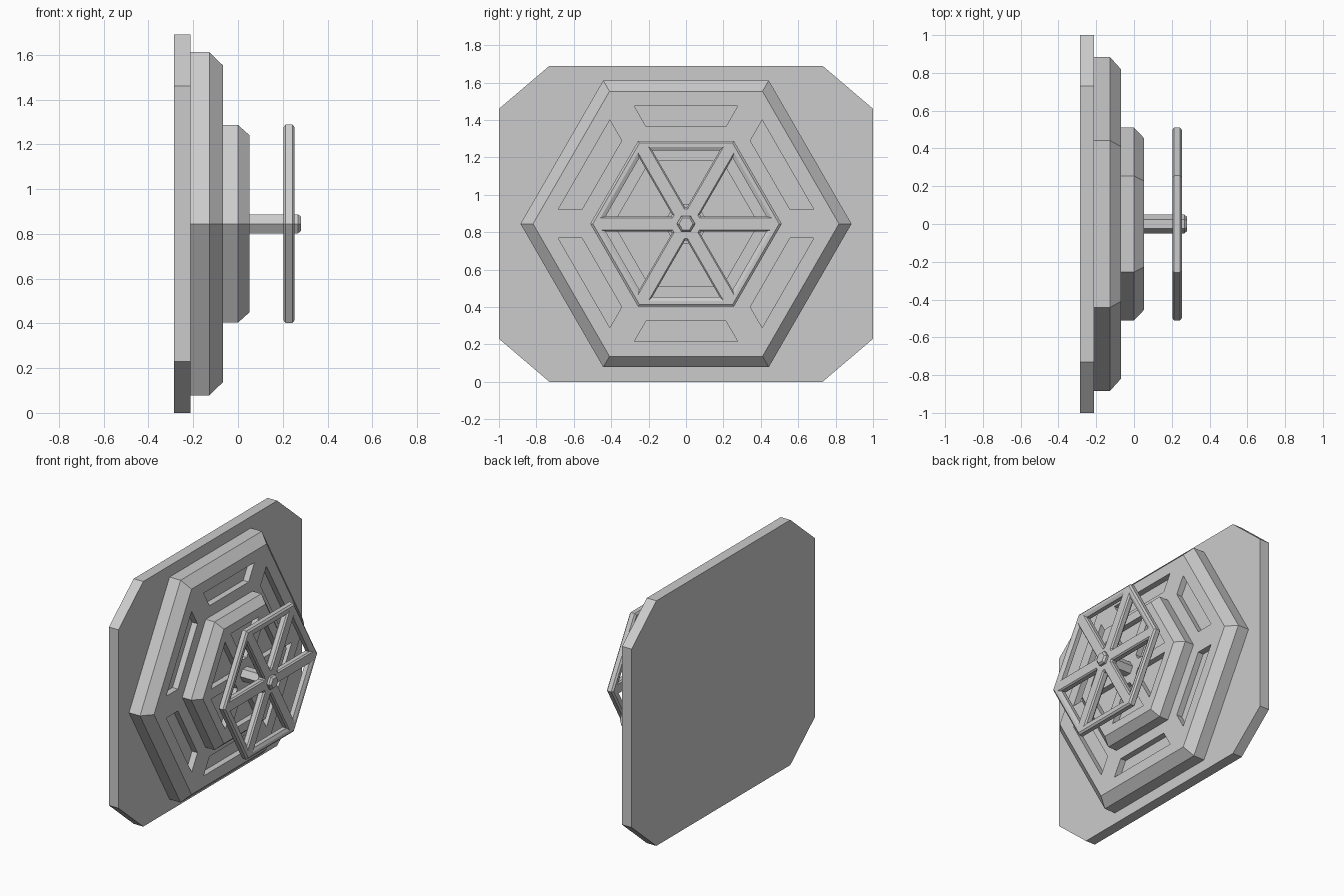
import bpy, bmesh
from math import cos, sin, tan, radians, pi

if "Cube" in bpy.data.objects:
    bpy.data.objects.remove(bpy.data.objects["Cube"])

CZ = 0.845  # height of the common axis


def hexagon(r):
    return [(r * cos(i * pi / 3), r * sin(i * pi / 3)) for i in range(6)]


def wedge(inner, outer, gap, turn):
    """Trapezoid inside one sixth of a hexagon, from apothem inner to outer."""
    wi, wo = (a * tan(radians(30)) - gap for a in (inner, outer))
    pts = [(-wi, inner), (wi, inner), (wo, outer), (-wo, outer)]
    c, s = cos(turn), sin(turn)
    return [(y * c - z * s, y * s + z * c) for y, z in pts]


def build(name, shells):
    """Each shell is a list of (x, outline) sections skinned along x."""
    bm = bmesh.new()
    for sections in shells:
        rings = [[bm.verts.new((x, y, z + CZ)) for y, z in pts] for x, pts in sections]
        n = len(rings[0])
        for a, b in zip(rings, rings[1:]):
            for i in range(n):
                j = (i + 1) % n
                bm.faces.new((a[i], a[j], b[j], b[i]))
        bm.faces.new(rings[0][::-1])
        bm.faces.new(rings[-1])
    bmesh.ops.recalc_face_normals(bm, faces=bm.faces)
    me = bpy.data.meshes.new(name)
    bm.to_mesh(me)
    bm.free()
    ob = bpy.data.objects.new(name, me)
    bpy.context.collection.objects.link(ob)
    return ob


def cut_six(ob, profile):
    """Cut six wedges; profile rows are (x, inner, outer, gap)."""
    cutter = build("cutter", [[(x, wedge(i, o, g, k * pi / 3)) for x, i, o, g in profile]
                              for k in range(6)])
    cutter.hide_render = True
    mod = ob.modifiers.new("cut", 'BOOLEAN')
    mod.operation, mod.solver, mod.object = 'DIFFERENCE', 'EXACT', cutter
    bpy.context.view_layer.objects.active = ob
    bpy.ops.object.modifier_apply(modifier=mod.name)
    bpy.data.objects.remove(cutter)


# Wall plate with clipped corners
h = 0.845
plate = [(1, -0.615), (1, 0.615), (0.73, h), (-0.73, h),
         (-1, 0.615), (-1, -0.615), (-0.73, -h), (0.73, -h)]
build("wall_plate", [[(-0.285, plate), (-0.212, plate)]])

# Large hexagonal hatch with six slots
hatch = build("hatch_base", [[(-0.212, hexagon(0.885)), (-0.128, hexagon(0.885)),
                              (-0.068, hexagon(0.818))]])
cut_six(hatch, [(-0.11, 0.52, 0.63, 0.087), (0.0, 0.52, 0.63, 0.087)])

# Small hexagonal tier with six wedge pockets
tier = build("hatch_centre", [[(-0.068, hexagon(0.51)), (0.0, hexagon(0.51)),
                               (0.052, hexagon(0.456))]])
cut_six(tier, [(0.012, 0.105, 0.335, 0.04), (0.1, 0.105, 0.335, 0.04)])

# Hand wheel: chamfered hexagon with six flared openings leaving rim and spokes
wheel = build("hand_wheel", [[(0.203, hexagon(0.498)), (0.213, hexagon(0.512)),
                              (0.243, hexagon(0.512)), (0.253, hexagon(0.498))]])
ends, mid = (0.072, 0.414, 0.037), (0.09, 0.392, 0.046)
cut_six(wheel, [(0.193, 0.066, 0.432, 0.028), (0.213, *mid), (0.243, *mid),
                (0.263, 0.066, 0.432, 0.028)])

# Hexagonal axle with chamfered tip
build("axle", [[(0.05, hexagon(0.049)), (0.268, hexagon(0.049)), (0.281, hexagon(0.037))]])
